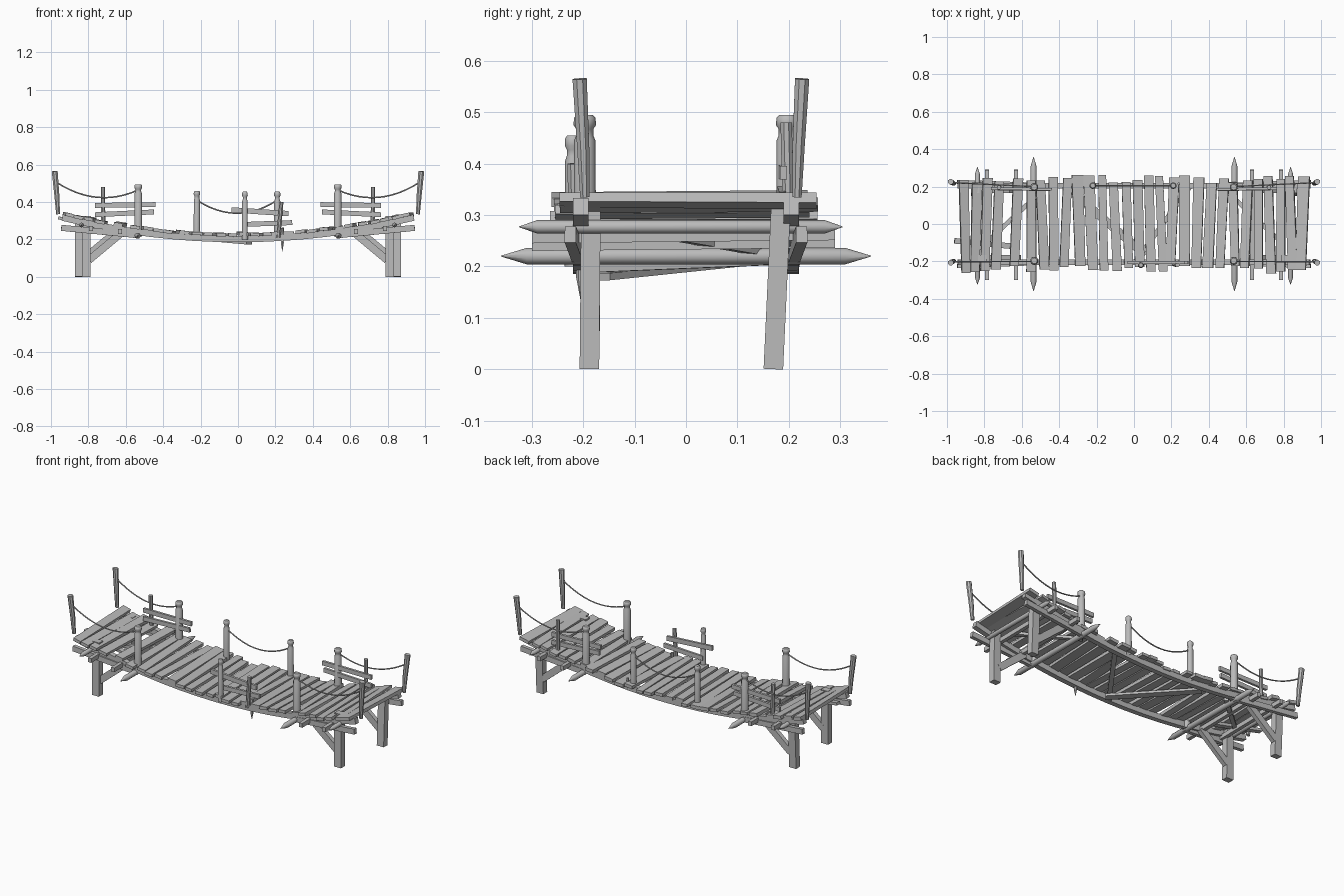
import bpy, bmesh, math, random
from mathutils import Vector

random.seed(4)
old = bpy.data.objects.get("Cube")
if old:
    bpy.data.objects.remove(old)

wood = bpy.data.materials.new("weathered_grey_wood")
wood.use_nodes = True
GREY = (0.5, 0.5, 0.5, 1)
wood.diffuse_color = GREY
wood.node_tree.nodes["Principled BSDF"].inputs["Base Color"].default_value = GREY


def sweep(name, path, w, h=None, sides=4, scales=None, side=None):
    """Sweep a rectangle (4 sides) or an ellipse along a path."""
    h = h or w
    pts = [Vector(p) for p in path]
    chord = (pts[-1] - pts[0]).normalized()
    if side is None:
        up = Vector((0, 1, 0)) if abs(chord.z) > 0.8 else Vector((0, 0, 1))
        side = chord.cross(up)
    side = Vector(side).normalized()
    grow = math.sqrt(2) if sides == 4 else 1
    bm = bmesh.new()
    rings = []
    for i, p in enumerate(pts):
        t = (pts[min(i + 1, len(pts) - 1)] - pts[max(i - 1, 0)]).normalized()
        up = side.cross(t).normalized()
        s = (scales[i] if scales else 1) * grow / 2
        ring = []
        for k in range(sides):
            a = 2 * math.pi * (k + 0.5) / sides
            ring.append(bm.verts.new(p + side * (w * s * math.cos(a)) + up * (h * s * math.sin(a))))
        rings.append(ring)
    for a, b in zip(rings, rings[1:]):
        for k in range(sides):
            n = (k + 1) % sides
            bm.faces.new((a[k], a[n], b[n], b[k]))
    bm.faces.new(rings[0])
    bm.faces.new(rings[-1])
    bmesh.ops.recalc_face_normals(bm, faces=bm.faces)
    me = bpy.data.meshes.new(name)
    bm.to_mesh(me)
    bm.free()
    me.materials.append(wood)
    ob = bpy.data.objects.new(name, me)
    bpy.context.collection.objects.link(ob)
    if sides > 4:
        bpy.context.view_layer.objects.active = ob
        bpy.ops.object.select_all(action='DESELECT')
        ob.select_set(True)
        bpy.ops.object.shade_smooth_by_angle(angle=math.radians(40))


def deck_z(x):
    return 0.226 + 0.115 * (x / 0.94) ** 2


def post(name, x, y, z0, z1, r):
    """Round post with a grooved neck and a blunt cap."""
    zs = (z0, z1 - 0.05, z1 - 0.04, z1 - 0.028, z1 - 0.02, z1 - 0.006, z1)
    sweep(name, [(x, y, z) for z in zs], 2 * r, sides=10,
          scales=(1, 0.95, 0.75, 0.75, 1, 0.95, 0.7))


def rope(name, a, b, sag):
    a, b = Vector(a), Vector(b)
    path = []
    for i in range(13):
        t = i / 12
        path.append(a.lerp(b, t) - Vector((0, 0, 4 * sag * t * (1 - t))))
    sweep(name, path, 0.008, sides=6)


def spiked_log(name, x, z, y0, y1, d, tip):
    sweep(name, [(x, y0, z), (x, y0 + tip, z), (x, y1 - tip, z), (x, y1, z)],
          d, sides=10, scales=(0.05, 1, 1, 0.05))


# Deck planks, unevenly cut and turned
plank_x = [-0.905, -0.845, -0.79, -0.73, -0.63, -0.55, -0.49, -0.43, -0.365, -0.295,
           -0.23, -0.165, -0.1, -0.035, 0.025, 0.085, 0.145, 0.205, 0.27, 0.34,
           0.405, 0.47, 0.535, 0.6, 0.665, 0.725, 0.785, 0.84, 0.9]
for x in plank_x:
    u = random.uniform
    skew, z = u(-0.012, 0.012), deck_z(x) + u(-0.003, 0.003)
    slope = 0.26 * x + u(-0.05, 0.05)
    w = u(0.044, 0.058)
    sweep("deck_plank", [(x - skew, -0.24 + u(-0.025, 0.02), z),
                         (x + skew, 0.238 + u(-0.02, 0.025), z + u(-0.003, 0.003))],
          w, 0.018, scales=(1, u(0.9, 1.15)), side=(1, 0, slope))

for s, word in ((-1, "front"), (1, "back")):
    # Sagging stringers under the deck
    xs = [-0.94 + 1.88 * i / 16 for i in range(17)]
    sweep(word + "_stringer", [(x, s * 0.205, deck_z(x) - 0.024) for x in xs], 0.03, 0.034)
    for e, end in ((-1, "right"), (1, "left")):
        tag = word + "_" + end
        # Legs and braces
        lx = 0.812 if s < 0 else 0.848
        foot = 0.188 if s < 0 else 0.17
        sweep(tag + "_leg", [(e * lx, s * foot, 0), (e * lx, s * 0.185, 0.325)], 0.046, 0.038)
        sweep(tag + "_brace", [(e * (lx - 0.015), s * 0.18, 0.09),
                               (e * (lx - 0.195), s * 0.18, 0.24)], 0.026, 0.04)
        # Lower beams carrying the ends
        sweep(tag + "_lower_beam", [(e * 0.945, s * 0.225, 0.262), (e * 0.525, s * 0.21, 0.222)],
              0.022, 0.032)
        # Leaning end posts
        y = -0.197 if s < 0 else 0.216
        sweep(tag + "_end_post", [(e * 0.962, y, 0.335), (e * 0.968, y + s * 0.003, 0.43),
                                  (e * 0.98, y + s * 0.01, 0.565)],
              0.034, 0.03, sides=8, scales=(0.65, 0.85, 1))
        # Main rail posts and ropes to the ends
        post(tag + "_rail_post", e * 0.533, s * 0.197, 0.215, 0.495, 0.022)
        rope(tag + "_rope", (e * 0.97, y + s * 0.005, 0.505), (e * 0.533, s * 0.2, 0.465), 0.06)

for e, end in ((-1, "right"), (1, "left")):
    # Cross logs and square cross beams
    spiked_log(end + "_inner_cross_log", e * 0.537, 0.22, -0.36, 0.36, 0.032, 0.05)
    spiked_log(end + "_outer_cross_log", e * 0.837, 0.277, -0.325, 0.305, 0.026, 0.035)
    for x, z in ((0.785, 0.258), (0.63, 0.243)):
        sweep(end + "_cross_beam", [(e * x, -0.3, z), (e * x, 0.29, z + 0.006)], 0.022, 0.026)
    # Back railings with a thin post and two boards
    sweep(end + "_thin_post", [(e * 0.72, 0.2, 0.265), (e * 0.722, 0.195, 0.48)], 0.024, sides=8)
    sweep(end + "_upper_rail_board", [(e * 0.765, 0.19, 0.382),
                                      (e * 0.44, 0.185, 0.386)], 0.014, 0.026)
    sweep(end + "_lower_rail_board", [(e * 0.765, 0.188, 0.332),
                                      (e * 0.45, 0.183, 0.347)], 0.014, 0.026)
    # Slanted brace under the end deck
    sweep(end + "_deck_brace", [(e * 0.5, 0.17, 0.225), (e * 0.78, -0.09, 0.27)], 0.024, 0.016)

# Middle posts: rope at the back, boards at the front
post("back_middle_post_a", -0.22, 0.205, 0.215, 0.46, 0.018)
post("back_middle_post_b", 0.21, 0.205, 0.215, 0.455, 0.018)
rope("back_middle_rope", (-0.22, 0.205, 0.41), (0.21, 0.205, 0.41), 0.07)
post("front_middle_post_a", 0.037, -0.22, 0.2, 0.455, 0.016)
sweep("front_middle_post_b", [(0.215, -0.215, 0.21), (0.232, -0.22, 0.4)], 0.024, sides=8)
sweep("front_upper_board", [(-0.035, -0.206, 0.358), (0.27, -0.206, 0.338)], 0.014, 0.028)
sweep("front_lower_board", [(0.03, -0.206, 0.28), (0.29, -0.206, 0.29)], 0.014, 0.026)

# Broken hanging splinters
sweep("front_splinter", [(0.237, -0.205, 0.135), (0.237, -0.205, 0.18), (0.235, -0.205, 0.26)],
      0.018, sides=6, scales=(0.05, 1, 1))
sweep("back_splinter", [(0.24, 0.218, 0.19), (0.24, 0.215, 0.21), (0.24, 0.215, 0.265)],
      0.016, sides=6, scales=(0.05, 1, 1))

# Loose boards nailed below the deck
sweep("under_board_a", [(0.06, -0.165, 0.18), (-0.33, 0.17, 0.215)], 0.045, 0.014)
sweep("under_board_b", [(0.3, 0.2, 0.212), (0.0, -0.21, 0.195)], 0.026, 0.016)
sweep("loose_end_board", [(-0.96, -0.09, 0.315), (-0.64, -0.12, 0.255)], 0.03, 0.016)
